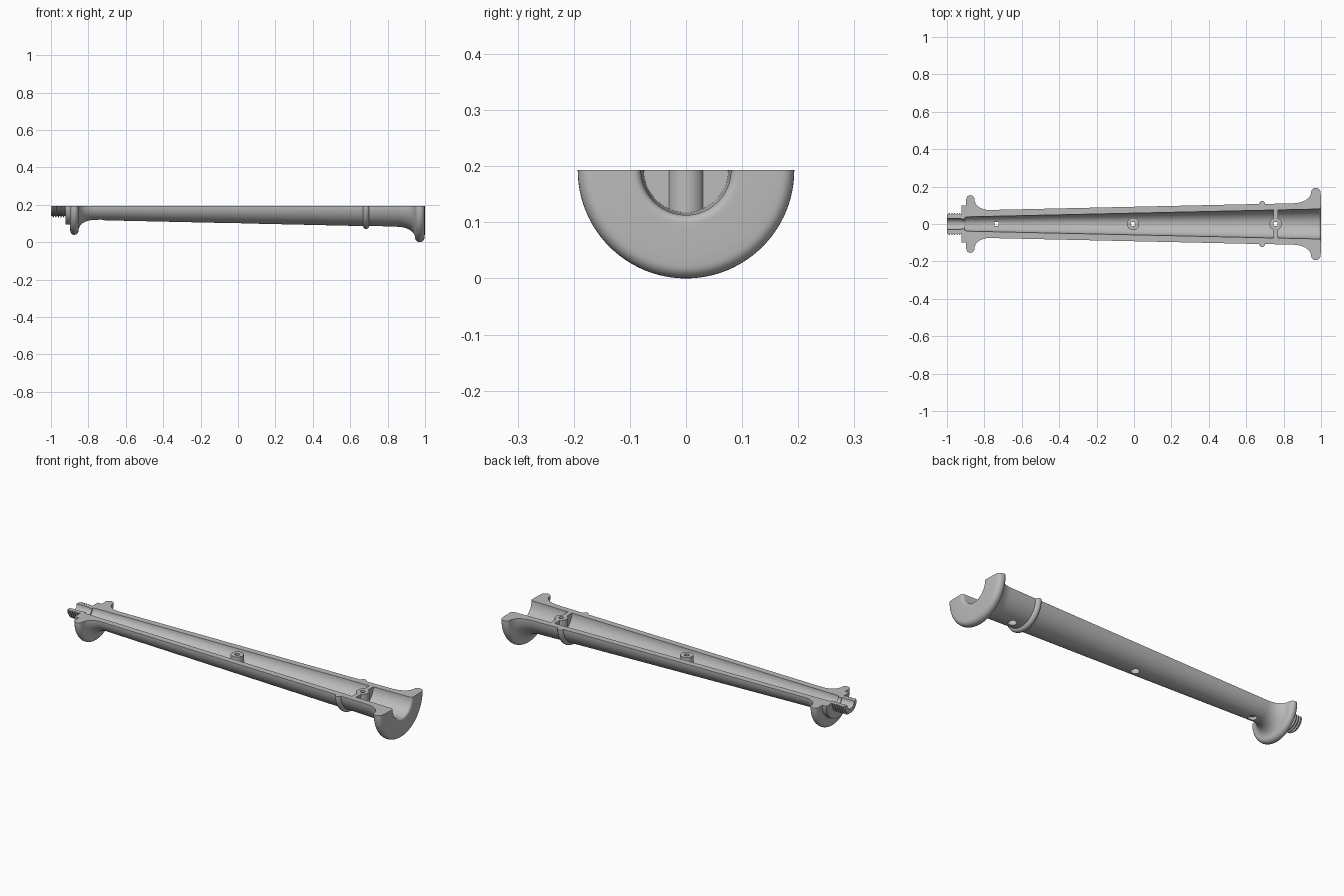
import bpy, bmesh, math
from mathutils import Matrix

cube = bpy.data.objects.get("Cube")
if cube:
    bpy.data.objects.remove(cube, do_unlink=True)

AXIS_Z = 0.193
mat = bpy.data.materials.new("plain_grey")
mat.use_nodes = True
GREY = (0.5, 0.5, 0.5, 1)
mat.diffuse_color = GREY
mat.node_tree.nodes["Principled BSDF"].inputs["Base Color"].default_value = GREY


def finish(name, bm):
    bmesh.ops.recalc_face_normals(bm, faces=bm.faces)
    me = bpy.data.meshes.new(name)
    bm.to_mesh(me)
    bm.free()
    ob = bpy.data.objects.new(name, me)
    bpy.context.collection.objects.link(ob)
    me.materials.append(mat)
    return ob


def half_turned(name, profile, steps=48):
    """Sweep a closed (x, radius) outline half way round the long axis."""
    bm = bmesh.new()
    rows = []
    for i in range(steps + 1):
        a = math.pi * i / steps
        rows.append([bm.verts.new((x, r * math.cos(a), AXIS_Z - r * math.sin(a)))
                     for x, r in profile])
    n = len(profile)
    for p, q in zip(rows, rows[1:]):
        for j in range(n):
            k = (j + 1) % n
            bm.faces.new((p[j], p[k], q[k], q[j]))
    bm.faces.new(rows[0])
    bm.faces.new(rows[-1][::-1])
    bmesh.ops.remove_doubles(bm, verts=bm.verts, dist=1e-5)
    return finish(name, bm)


def cylinder(name, x, r, z0, z1, sides=32):
    bm = bmesh.new()
    turn = Matrix.Rotation(math.pi / 4 if sides == 4 else 0, 4, 'Z')
    bmesh.ops.create_cone(bm, cap_ends=True, segments=sides, radius1=r, radius2=r,
                          depth=z1 - z0,
                          matrix=Matrix.Translation((x, 0, (z0 + z1) / 2)) @ turn)
    return finish(name, bm)


def arc(cx, cr, rx, rr, start, end, n=8):
    """Elliptical arc in (x, radius), angles in degrees."""
    angles = [math.radians(start + (end - start) * i / n) for i in range(n + 1)]
    return [(cx + rx * math.cos(t), cr + rr * math.sin(t)) for t in angles]


def outer(x):
    return 0.092 + 0.022 * x


def bore(x):
    return 0.058 + 0.022 * x


# Threaded spigot, collar and small flange
profile = [(-1, 0.03), (-1, 0.052)]
for i in range(5):
    x = -0.993 + i * 0.014
    profile += [(x, 0.052), (x + 0.003, 0.06), (x + 0.007, 0.06), (x + 0.01, 0.052)]
profile += [(-0.922, 0.052), (-0.922, 0.1), (-0.897, 0.1)]
profile += arc(-0.875, 0.132, 0.022, 0.022, 180, 0, 12)
profile += arc(-0.775, 0.132, 0.078, 0.132 - outer(-0.775), 180, 270)
# Tapered barrel, raised bead and flared end
profile += arc(0.685, outer(0.685), 0.016, 0.016, 180, 0)
profile += arc(0.85, 0.17, 0.097, 0.17 - outer(0.85), 270, 360, 10)
profile += arc(0.972, 0.17, 0.025, 0.023, 180, 0, 12)
# Bore with rounded lip and stepped throat
profile += [(0.999, 0.15), (1, 0.1)]
profile += arc(0.985, 0.094, 0.015, 0.014, 0, -90, 6)
profile += [(-0.893, bore(-0.893)), (-0.905, 0.033), (-0.905, 0.026),
            (-0.925, 0.026), (-0.925, 0.03)]
barrel = half_turned("barrel_half", profile)

# Screw posts and cross web
posts = [cylinder("middle_post", -0.005, 0.033, 0.115, AXIS_Z),
         cylinder("end_post", 0.757, 0.033, 0.1, AXIS_Z)]
rim = bore(0.757) + 0.004
web = half_turned("cross_web", [(0.745, 0), (0.745, rim), (0.769, rim), (0.769, 0)])

# Screw holes, wider from outside
cutters = []
for x, seat, sides in ((-0.735, 0.135, 4), (-0.005, 0.15, 24), (0.757, 0.15, 24)):
    cutters.append(cylinder("hole_cutter", x, 0.015 if sides == 4 else 0.012, -0.1, 0.3, sides))
    cutters.append(cylinder("seat_cutter", x, 0.022, 0.02, seat, 24))

for ob in [barrel, web] + posts:
    bpy.context.view_layer.objects.active = ob
    for cutter in cutters:
        mod = ob.modifiers.new("hole", 'BOOLEAN')
        mod.operation = 'DIFFERENCE'
        mod.solver = 'EXACT'
        mod.object = cutter
        bpy.ops.object.modifier_apply(modifier=mod.name)
    bpy.ops.object.select_all(action='DESELECT')
    ob.select_set(True)
    bpy.ops.object.shade_smooth_by_angle(angle=math.radians(32))

for cutter in cutters:
    bpy.data.objects.remove(cutter, do_unlink=True)
